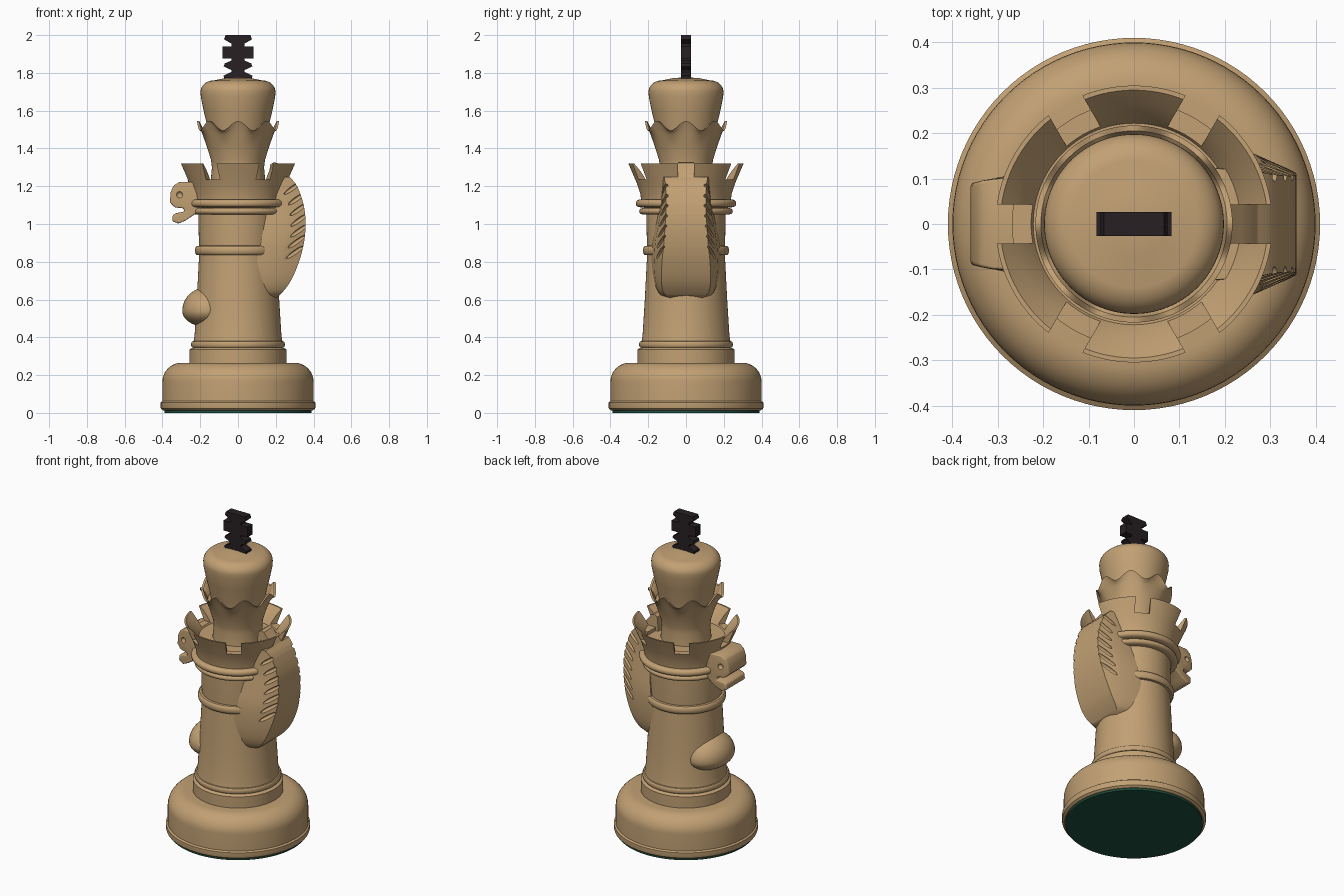
import bpy, bmesh, math
from mathutils import Matrix, Vector

if "Cube" in bpy.data.objects:
    bpy.data.objects.remove(bpy.data.objects["Cube"])


def material(name, rgb):
    m = bpy.data.materials.new(name)
    m.diffuse_color = (*rgb, 1)
    m.use_nodes = True
    m.node_tree.nodes["Principled BSDF"].inputs["Base Color"].default_value = m.diffuse_color
    return m


WOOD = material("light_wood", (0.54, 0.355, 0.175))
DARK = material("dark_wood", (0.02, 0.014, 0.016))
FELT = material("green_felt", (0.013, 0.085, 0.05))


def finish(name, bm, mat):
    bmesh.ops.remove_doubles(bm, verts=bm.verts, dist=1e-5)
    bmesh.ops.recalc_face_normals(bm, faces=bm.faces)
    me = bpy.data.meshes.new(name)
    bm.to_mesh(me)
    bm.free()
    me.materials.append(mat)
    ob = bpy.data.objects.new(name, me)
    bpy.context.collection.objects.link(ob)
    return ob


def activate(ob):
    bpy.ops.object.select_all(action='DESELECT')
    ob.select_set(True)
    bpy.context.view_layer.objects.active = ob


def smooth(ob, angle=35):
    activate(ob)
    bpy.ops.object.shade_smooth_by_angle(angle=math.radians(angle))


def cut(ob, cutter):
    mod = ob.modifiers.new("cut", 'BOOLEAN')
    mod.operation, mod.solver, mod.object = 'DIFFERENCE', 'EXACT', cutter
    activate(ob)
    bpy.ops.object.modifier_apply(modifier=mod.name)
    bpy.data.objects.remove(cutter)


def lathe(name, profile, mat, segs=96):
    """Revolve (radius, z) points; both ends close on the axis."""
    pts = [(0, profile[0][1])] + profile + [(0, profile[-1][1])]
    bm = bmesh.new()
    vs = [bm.verts.new((r, 0, z)) for r, z in pts]
    es = [bm.edges.new(p) for p in zip(vs, vs[1:])]
    bmesh.ops.spin(bm, geom=vs + es, cent=(0, 0, 0), axis=(0, 0, 1),
                   angle=math.tau, steps=segs)
    return finish(name, bm, mat)


def ring(z0, z1, r0, r1, n=8):
    """Half-round moulding between two heights."""
    return [(r0 + (r1 - r0) * math.sin(math.pi * i / n) ** 0.6,
             (z0 + z1) / 2 - (z1 - z0) / 2 * math.cos(math.pi * i / n)) for i in range(n + 1)]


def arc(cr, cz, rr, rz, n=10):
    """Quarter ellipse from the side to the top."""
    return [(cr + rr * math.cos(math.pi / 2 * i / n), cz + rz * math.sin(math.pi / 2 * i / n))
            for i in range(n + 1)]


def prism(name, outline, depth, mat):
    """Extrude an (x, z) outline along y."""
    bm = bmesh.new()
    f = bm.faces.new([bm.verts.new((x, -depth, z)) for x, z in outline])
    g = bmesh.ops.extrude_face_region(bm, geom=[f])["geom"]
    bmesh.ops.translate(bm, vec=(0, 2 * depth, 0),
                        verts=[v for v in g if isinstance(v, bmesh.types.BMVert)])
    return finish(name, bm, mat)


def bevel(ob, width):
    mod = ob.modifiers.new("bevel", 'BEVEL')
    mod.width, mod.segments = width, 3
    activate(ob)
    bpy.ops.object.modifier_apply(modifier=mod.name)


def spline(rows, sub=4):
    """Smooth curve through rows of numbers."""
    v = [Vector(r) for r in rows]
    out = []
    for i in range(len(v) - 1):
        a, b, c, d = v[max(i - 1, 0)], v[i], v[i + 1], v[min(i + 2, len(v) - 1)]
        for k in range(sub):
            t = k / sub
            out.append(b + (c - a) * (t / 2) + (2 * a - 5 * b + 4 * c - d) * (t * t / 2)
                       + (3 * b - a - 3 * c + d) * (t ** 3 / 2))
    return out + [v[-1]]


# Base, felt and tower body
smooth(lathe("felt_pad", [(0.39, 0), (0.39, 0.014)], FELT))
smooth(lathe("base", [(0.395, 0.012), (0.408, 0.022), (0.41, 0.03), (0.41, 0.055), (0.40, 0.062)]
             + arc(0.30, 0.165, 0.10, 0.10) + [(0.2, 0.265)], WOOD))
smooth(lathe("tower_body", [(0.257, 0.25), (0.257, 0.335), (0.248, 0.342)]
             + ring(0.345, 0.38, 0.235, 0.248)
             + [(0.23, 0.41), (0.218, 0.6), (0.206, 0.835)] + ring(0.835, 0.885, 0.206, 0.228)
             + [(0.207, 0.9), (0.21, 1.05)] + ring(1.05, 1.085, 0.215, 0.248)
             + ring(1.088, 1.13, 0.235, 0.266) + [(0.2, 1.14)], WOOD))

# Battlement with six straight notches
rook = lathe("battlement", [(0.236, 1.12), (0.242, 1.16), (0.26, 1.215), (0.305, 1.32), (0.295, 1.32),
                            (0.262, 1.285), (0.235, 1.25), (0.222, 1.228), (0.15, 1.228)], WOOD)
bm = bmesh.new()
for i in range(6):
    m = (Matrix.Rotation(i * math.pi / 3, 4, 'Z') @ Matrix.Translation((0.28, 0, 1.336))
         @ Matrix.Diagonal((0.16, 0.086, 0.2, 1)))
    bmesh.ops.create_cube(bm, size=1, matrix=m)
cut(rook, finish("notch_cutter", bm, WOOD))
smooth(rook, 30)

# Scalloped crown
crown = lathe("crown", [(0.145, 1.22), (0.138, 1.30), (0.143, 1.34), (0.165, 1.41), (0.19, 1.48), (0.204, 1.52),
                        (0.217, 1.545), (0.205, 1.545), (0.188, 1.51), (0.172, 1.46), (0.1, 1.45)], WOOD, 128)
for v in crown.data.vertices:
    if v.co.z > 1.47:
        t = (v.co.z - 1.47) / 0.075
        v.co.z -= 0.05 * t * (0.5 - 0.5 * math.cos(8 * math.atan2(v.co.y, v.co.x)))
smooth(crown)

# Domed head piece and cross finial
smooth(lathe("domed_top", [(0.15, 1.44), (0.163, 1.52), (0.182, 1.60), (0.197, 1.675)]
             + arc(0.13, 1.70, 0.068, 0.06) + [(0.07, 1.772), (0.03, 1.775)], WOOD))
half = [(0.072, 1.765), (0.076, 1.785), (0.035, 1.805), (0.035, 1.815), (0.076, 1.835), (0.07, 1.85),
        (0.035, 1.865), (0.035, 1.877), (0.083, 1.877), (0.083, 1.94), (0.035, 1.94),
        (0.035, 1.955), (0.074, 1.978), (0.066, 2.0)]
prism("cross_finial", half + [(-x, z) for x, z in reversed(half)], 0.026, DARK)

# Horse head on the left
head = prism("horse_head", [(-0.15, 1.20), (-0.25, 1.222), (-0.31, 1.222), (-0.34, 1.205), (-0.356, 1.17),
                            (-0.361, 1.115), (-0.335, 1.088), (-0.288, 1.083), (-0.283, 1.066),
                            (-0.325, 1.058), (-0.345, 1.05), (-0.348, 1.015), (-0.315, 1.002),
                            (-0.275, 1.02), (-0.22, 1.058), (-0.15, 1.07)], 0.104, WOOD)
for v in head.data.vertices:
    if v.co.x < -0.3:
        v.co.y *= 1 - 0.14 * (-0.3 - v.co.x) / 0.06
bevel(head, 0.008)
bm = bmesh.new()
for s in (-1, 1):
    bmesh.ops.create_uvsphere(bm, u_segments=20, v_segments=10, radius=0.018,
                              matrix=Matrix.Translation((-0.31, s * 0.105, 1.155)))
cut(head, finish("eye_cutter", bm, WOOD))
smooth(head, 40)

# Horse chest bulge, rounder below than above
bm = bmesh.new()
bmesh.ops.create_uvsphere(bm, u_segments=40, v_segments=24, radius=1)
for v in bm.verts:
    x, y, z = v.co
    v.co = (-0.165 + 0.13 * x, 0.168 * y, 0.54 + (0.125 if z > 0 else 0.085) * z)
smooth(finish("horse_chest", bm, WOOD), 60)

# Mane on the right: z, outer x, outer half width, inner x, inner half width
rows = spline([(0.608, 0.20, 0.08, 0.12, 0.115), (0.635, 0.232, 0.118, 0.11, 0.15),
               (0.70, 0.28, 0.13, 0.10, 0.172), (0.80, 0.323, 0.127, 0.10, 0.182),
               (0.90, 0.349, 0.117, 0.12, 0.178), (1.0, 0.358, 0.11, 0.14, 0.158),
               (1.1, 0.348, 0.106, 0.16, 0.137), (1.2, 0.313, 0.108, 0.18, 0.126),
               (1.25, 0.272, 0.116, 0.18, 0.122)])
bm = bmesh.new()
loops = []
for z, xo, wo, xi, wi in rows:
    mx = xo - 0.45 * (xo - xi)
    mw = wo + 0.75 * (wi - wo)
    side = [(xo, wo), (mx, mw), (xi, wi)]
    pts = [(x, -w) for x, w in reversed(side)] + side
    loops.append([bm.verts.new((x, y, z)) for x, y in pts])
n = len(loops[0])
for a, b in zip(loops, loops[1:]):
    for i in range(n):
        bm.faces.new((a[i], a[(i + 1) % n], b[(i + 1) % n], b[i]))
bm.faces.new(loops[0])
bm.faces.new(loops[-1])
mane = finish("horse_mane", bm, WOOD)

# Slanted hair grooves on both sides of the mane
bm = bmesh.new()
for i in range(7):
    zc = 0.85 + 0.057 * i
    z, xo, wo, xi, wi = min(rows, key=lambda r: abs(r[0] - zc))
    mx, mw = xo - 0.45 * (xo - xi), wo + 0.75 * (wi - wo)
    for s in (-1, 1):
        along = Vector((xo - mx, s * (wo - mw), 0.7 * (xo - mx))).normalized()
        out = Vector((mw - wo, s * (xo - mx), 0)).normalized()
        up = along.cross(out)
        m = Matrix((along, out, up)).transposed().to_4x4()
        m.translation = (xo * 0.65 + mx * 0.35, s * (wo * 0.65 + mw * 0.35), zc)
        bmesh.ops.create_uvsphere(bm, u_segments=16, v_segments=10, radius=1,
                                  matrix=m @ Matrix.Diagonal((0.062, 0.016, 0.011, 1)))
cut(mane, finish("groove_cutter", bm, WOOD))
smooth(mane, 35)

# Mane tip rising through the right notch
tip = prism("mane_tip", [(0.16, 1.2), (0.285, 1.2), (0.272, 1.25), (0.235, 1.29), (0.21, 1.322),
                         (0.19, 1.328), (0.17, 1.315)], 0.043, WOOD)
smooth(tip, 35)
